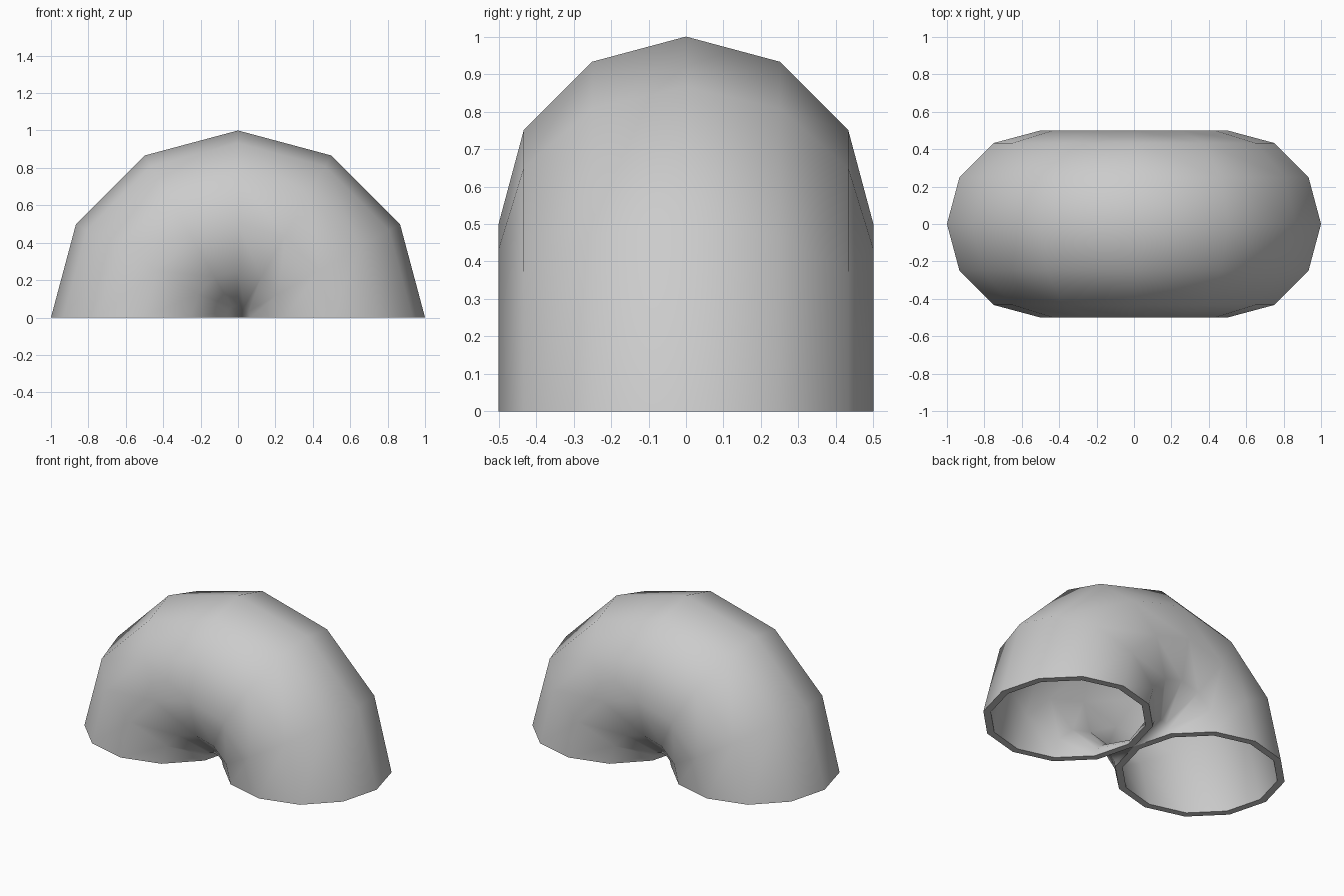
import bpy, bmesh
from math import sin, cos, pi, radians

if "Cube" in bpy.data.objects:
    bpy.data.objects.remove(bpy.data.objects["Cube"])

SIDES, STEPS = 12, 6
BEND, OUTER, INNER = 0.5, 0.5, 0.456

bm = bmesh.new()


def bent_tube(radius):
    """Rings swept half a turn about the y axis, joined by quads."""
    rings = []
    for i in range(STEPS + 1):
        a = pi * i / STEPS
        ring = []
        for j in range(SIDES):
            t = 2 * pi * j / SIDES
            r = BEND + radius * cos(t)
            ring.append(bm.verts.new((r * cos(a), radius * sin(t), r * sin(a))))
        rings.append(ring)
    for a, b in zip(rings, rings[1:]):
        join(a, b)
    return rings


def join(a, b):
    for j in range(SIDES):
        k = (j + 1) % SIDES
        bm.faces.new((a[j], a[k], b[k], b[j]))


# outer skin, inner skin and the two end rims
outer = bent_tube(OUTER)
inner = bent_tube(INNER)
for end in (0, -1):
    join(outer[end], inner[end])

# consistent normals, then collapse the pinch on the bend axis
bmesh.ops.recalc_face_normals(bm, faces=bm.faces[:])
bmesh.ops.remove_doubles(bm, verts=bm.verts[:], dist=0.0005)

mesh = bpy.data.meshes.new("pipe_elbow")
bm.to_mesh(mesh)
bm.free()
elbow = bpy.data.objects.new("pipe_elbow", mesh)
bpy.context.collection.objects.link(elbow)

# smooth walls, sharp rims
bpy.context.view_layer.objects.active = elbow
elbow.select_set(True)
bpy.ops.object.shade_smooth_by_angle(angle=radians(50))
